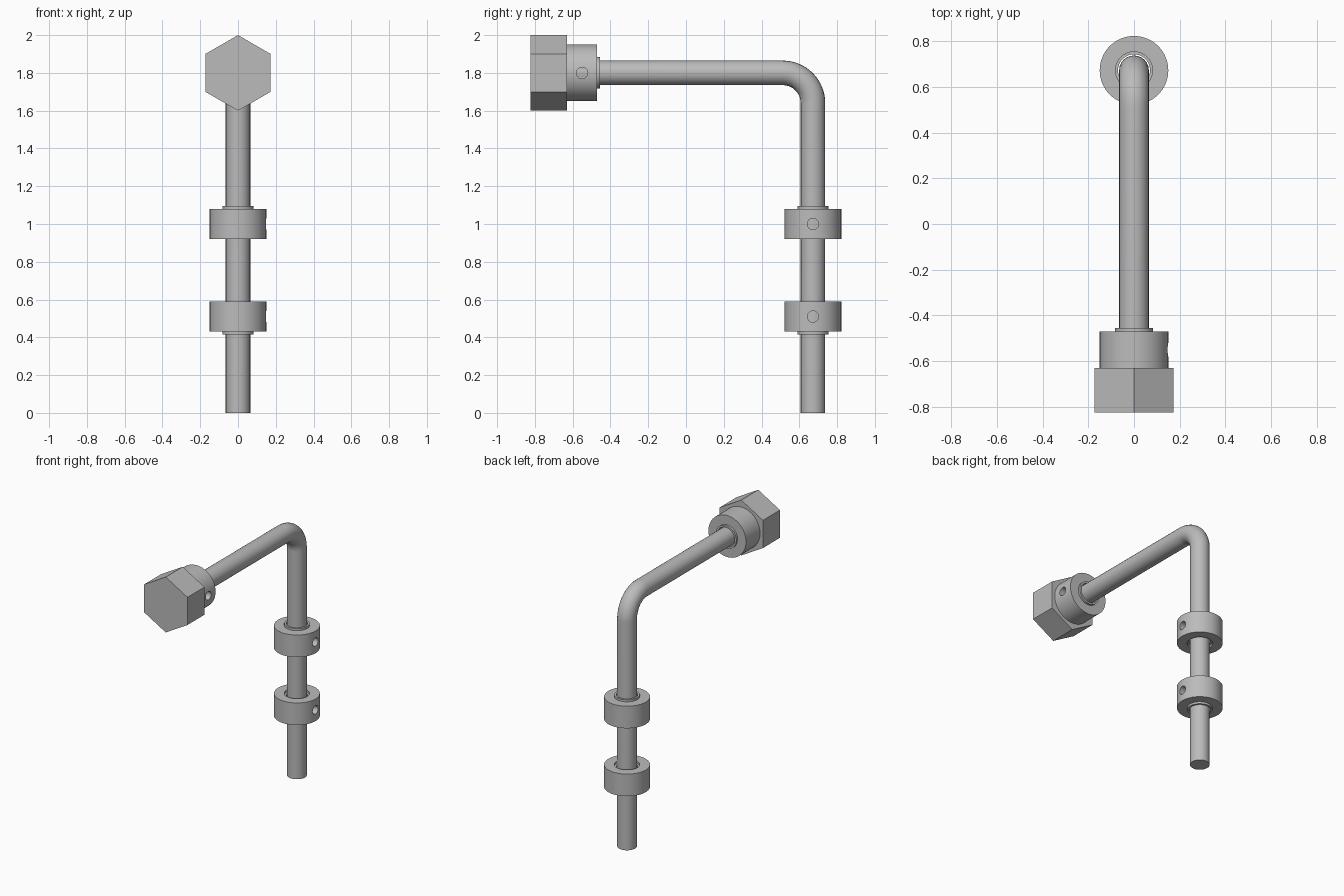
import bpy
import bmesh
from math import pi, sin, cos, radians
from mathutils import Matrix, Vector

cube = bpy.data.objects.get("Cube")
if cube:
    bpy.data.objects.remove(cube, do_unlink=True)

ROD_Y, BAR_Z = 0.672, 1.8
ROD_R, BORE_R, COLLAR_R = 0.065, 0.083, 0.15
COLLAR_H, LIP, BEND = 0.16, 0.015, 0.16

steel = bpy.data.materials.new("brushed_grey")
steel.use_nodes = True
colour = (0.5, 0.5, 0.5, 1)
steel.diffuse_color = colour
steel.node_tree.nodes["Principled BSDF"].inputs["Base Color"].default_value = colour


def activate(obj):
    bpy.ops.object.select_all(action='DESELECT')
    obj.select_set(True)
    bpy.context.view_layer.objects.active = obj


def finish(obj):
    activate(obj)
    bpy.ops.object.shade_smooth_by_angle(angle=radians(30))


def mesh_object(name, bm, matrix):
    bmesh.ops.recalc_face_normals(bm, faces=bm.faces)
    bm.transform(matrix)
    mesh = bpy.data.meshes.new(name)
    bm.to_mesh(mesh)
    bm.free()
    mesh.materials.append(steel)
    obj = bpy.data.objects.new(name, mesh)
    bpy.context.collection.objects.link(obj)
    return obj


def tube(name, outer, inner, low, high, matrix, sides=64):
    # Ring-shaped solid turned around the local z axis
    bm = bmesh.new()
    section = [(outer, low), (outer, high), (inner, high), (inner, low)]
    rings = [[bm.verts.new((r * cos(2 * pi * i / sides), r * sin(2 * pi * i / sides), z))
              for r, z in section] for i in range(sides)]
    for i, ring in enumerate(rings):
        after = rings[(i + 1) % sides]
        for k in range(4):
            n = (k + 1) % 4
            bm.faces.new((ring[k], after[k], after[n], ring[n]))
    return mesh_object(name, bm, matrix)


def cylinder(name, radius, depth, matrix, sides):
    bm = bmesh.new()
    bmesh.ops.create_cone(bm, cap_ends=True, segments=sides,
                          radius1=radius, radius2=radius, depth=depth)
    return mesh_object(name, bm, matrix)


def collar(name, matrix):
    # Collar with a radial screw hole on its local +x side
    half = COLLAR_H / 2
    ring = tube(name, COLLAR_R, BORE_R, -half, half, matrix)
    drill = cylinder(name + "_drill", 0.03, 0.1,
                     matrix @ Matrix.Translation((0.13, 0, 0)) @ Matrix.Rotation(pi / 2, 4, 'Y'), 32)
    drill.hide_render = True
    cut = ring.modifiers.new("screw_hole", 'BOOLEAN')
    cut.operation, cut.solver, cut.object = 'DIFFERENCE', 'EXACT', drill
    activate(ring)
    bpy.ops.object.modifier_apply(modifier=cut.name)
    bpy.data.objects.remove(drill, do_unlink=True)
    finish(ring)
    # Bushing shifted along the bore, leaving a lip on one end and a recess on the other
    finish(tube(name + "_bushing", BORE_R, ROD_R + 0.005, LIP - half, half + LIP, matrix))


# Bent rod
path = [Vector((0, -0.64, BAR_Z))]
for i in range(17):
    a = pi / 2 * (1 - i / 16)
    path.append(Vector((0, ROD_Y - BEND + BEND * cos(a), BAR_Z - BEND + BEND * sin(a))))
path.append(Vector((0, ROD_Y, 0)))
curve = bpy.data.curves.new("bent_rod", 'CURVE')
curve.dimensions = '3D'
curve.bevel_depth = ROD_R
curve.bevel_resolution = 10
curve.use_fill_caps = True
spline = curve.splines.new('POLY')
spline.points.add(len(path) - 1)
for point, co in zip(spline.points, path):
    point.co = (*co, 1)
curve.materials.append(steel)
rod = bpy.data.objects.new("bent_rod", curve)
bpy.context.collection.objects.link(rod)
activate(rod)
bpy.ops.object.convert(target='MESH')
finish(bpy.context.view_layer.objects.active)

# Collars: the lower one is flipped so its bushing lip points down
collar("upper_collar", Matrix.Translation((0, ROD_Y, 1.0)))
collar("lower_collar", Matrix.Translation((0, ROD_Y, 0.51)) @ Matrix.Rotation(pi, 4, 'X'))
collar("head_collar", Matrix.Translation((0, -0.55, BAR_Z)) @ Matrix.Rotation(-pi / 2, 4, 'X'))

# Hexagonal head with a corner pointing up
cylinder("hex_head", 0.205, 0.194,
         Matrix.Translation((0, -0.727, BAR_Z)) @ Matrix.Rotation(pi / 2, 4, 'X')
         @ Matrix.Diagonal((0.2 / 0.205, 0.2 / 0.205, 1, 1)), 6)
